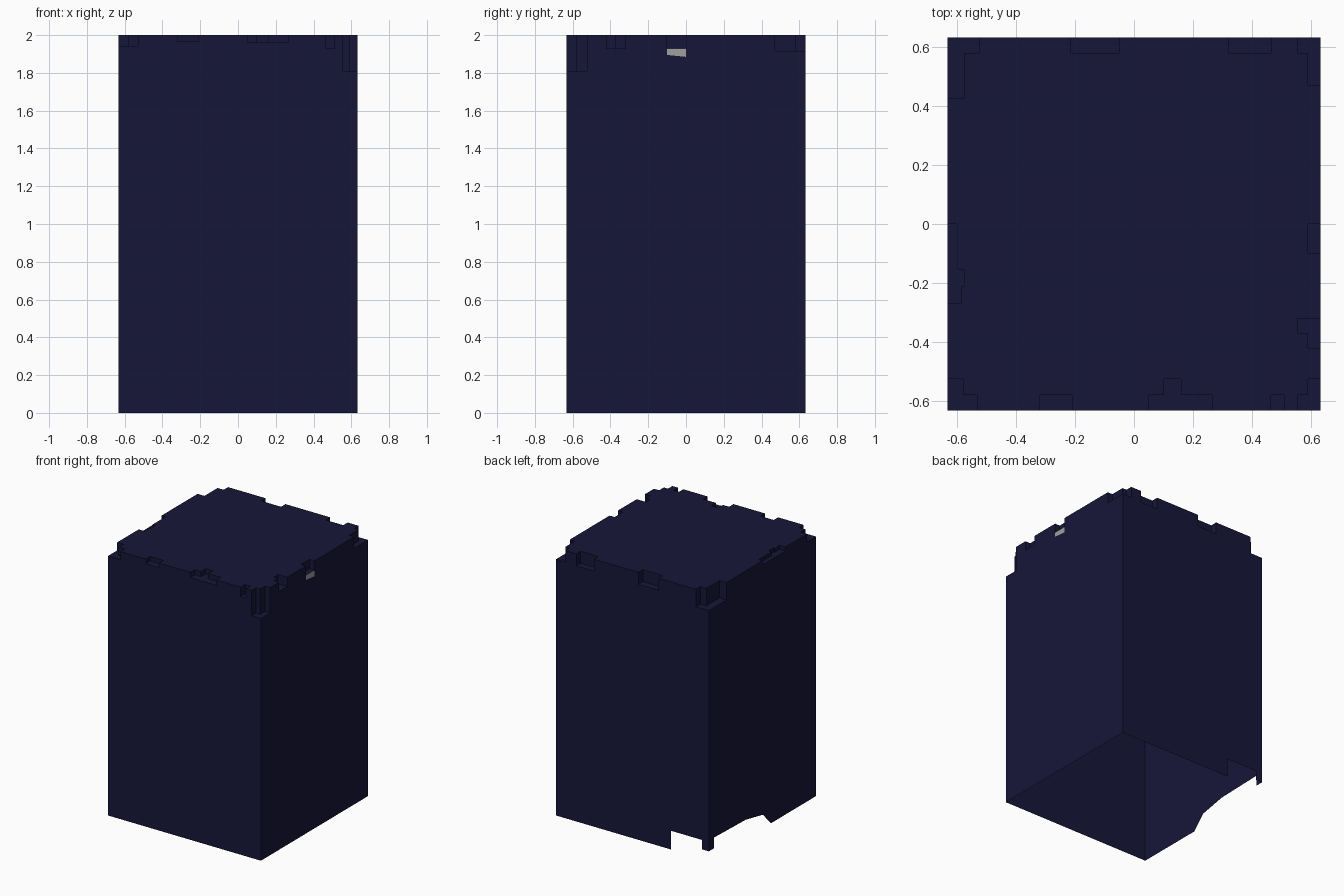
import bpy, bmesh

if "Cube" in bpy.data.objects:
    bpy.data.objects.remove(bpy.data.objects["Cube"])

H = 0.632   # half width
TOP = 2.0


def material(name, color):
    m = bpy.data.materials.new(name)
    m.diffuse_color = color
    m.use_nodes = True
    m.node_tree.nodes["Principled BSDF"].inputs["Base Color"].default_value = m.diffuse_color
    return m


def mesh_object(name, quads, mat):
    bm = bmesh.new()
    for q in quads:
        bm.faces.new([bm.verts.new(p) for p in q])
    bmesh.ops.remove_doubles(bm, verts=bm.verts, dist=0.0005)
    bmesh.ops.dissolve_limit(bm, angle_limit=0.001, verts=bm.verts, edges=bm.edges)
    me = bpy.data.meshes.new(name)
    bm.to_mesh(me)
    bm.free()
    me.materials.append(mat)
    ob = bpy.data.objects.new(name, me)
    bpy.context.collection.objects.link(ob)
    return ob


# Chips broken out of the top rim: x0, x1, y0, y1, floor height
chips = [
    # front edge
    (-H, -.58, -H, -.525, 1.94), (-.58, -.53, -H, -.58, 1.94),
    (-.32, -.21, -H, -.58, 1.965),
    (.05, .265, -H, -.58, 1.96), (.10, .16, -.58, -.525, 1.96),
    (.465, .51, -H, -.58, 1.93),
    (.555, H, -H, -.58, 1.81), (.59, H, -.58, -.525, 1.81),
    # right edge
    (.59, H, -.42, -.37, 1.93), (.555, H, -.37, -.32, 1.93),
    (.59, H, -.10, 0, 1.93),
    (.59, H, .47, .58, 1.915), (.555, H, .58, H, 1.915),
    # back edge
    (.32, .465, .58, H, 1.91), (-.215, -.05, .58, H, 1.91),
    (-H, -.575, .425, .58, 1.87), (-H, -.525, .58, H, 1.87),
    # left edge
    (-H, -.60, -.155, 0, 1.97), (-H, -.575, -.21, -.155, 1.97),
    (-H, -.585, -.27, -.21, 1.97),
]

# Torn lower edges: start, end, height at start, height at end
left_tear = [(-.10, -.006, 0, .10), (-.006, .195, .10, .14),
             (.195, .57, .14, .15), (.57, H, .07, .07)]
back_tear = [(-H, -.575, .07, .07), (-.575, -.32, .14, .14)]


def tear_heights(tear, a, b):
    mid = (a + b) / 2
    for s, e, z0, z1 in tear:
        if s < mid < e:
            return [z0 + (z1 - z0) * (t - s) / (e - s) for t in (a, b)]
    return [0, 0]


xs = sorted({-H, H} | {v for c in chips for v in c[:2]} | {v for t in back_tear for v in t[:2]})
ys = sorted({-H, H} | {v for c in chips for v in c[2:4]} | {v for t in left_tear for v in t[:2]})
nx, ny = len(xs) - 1, len(ys) - 1


def height(i, j):
    x, y = (xs[i] + xs[i + 1]) / 2, (ys[j] + ys[j + 1]) / 2
    for x0, x1, y0, y1, z in chips:
        if x0 < x < x1 and y0 < y < y1:
            return z
    return TOP


def edge_heights(i, j):
    """Surface height of a cell, or of the open lower edge outside the block."""
    if i < 0:
        return tear_heights(left_tear, ys[j], ys[j + 1])
    if j >= ny:
        return tear_heights(back_tear, xs[i], xs[i + 1])
    if i >= nx or j < 0:
        return [0, 0]
    return [height(i, j)] * 2


quads = []
# Top and chip floors
for i in range(nx):
    for j in range(ny):
        z = height(i, j)
        quads.append([(xs[i], ys[j], z), (xs[i + 1], ys[j], z),
                      (xs[i + 1], ys[j + 1], z), (xs[i], ys[j + 1], z)])

patch = []
# Steps and side walls across x
for i in range(nx + 1):
    for j in range(ny):
        lo, hi = edge_heights(i - 1, j), edge_heights(i, j)
        X, y0, y1 = xs[i], ys[j], ys[j + 1]
        if lo == hi:
            continue
        # pale patch under the middle chip on the right wall
        if i == nx and -.1 <= y0 and y1 <= 0:
            def split(y):
                return 1.895 - (y + .1) * .1
            patch.append([(X, y0, split(y0)), (X, y1, split(y1)), (X, y1, lo[1]), (X, y0, lo[0])])
            lo = [split(y0), split(y1)]
        quads.append([(X, y0, hi[0]), (X, y1, hi[1]), (X, y1, lo[1]), (X, y0, lo[0])])

# Steps and side walls across y
for j in range(ny + 1):
    for i in range(nx):
        s, n = edge_heights(i, j - 1), edge_heights(i, j)
        Y, x0, x1 = ys[j], xs[i], xs[i + 1]
        if s != n:
            quads.append([(x1, Y, n[1]), (x0, Y, n[0]), (x0, Y, s[0]), (x1, Y, s[1])])

mesh_object("chipped_block_shell", quads, material("dark_navy", (0.008, 0.008, 0.042, 1)))
mesh_object("pale_wall_patch", patch, material("pale_grey", (0.35, 0.35, 0.34, 1)))
